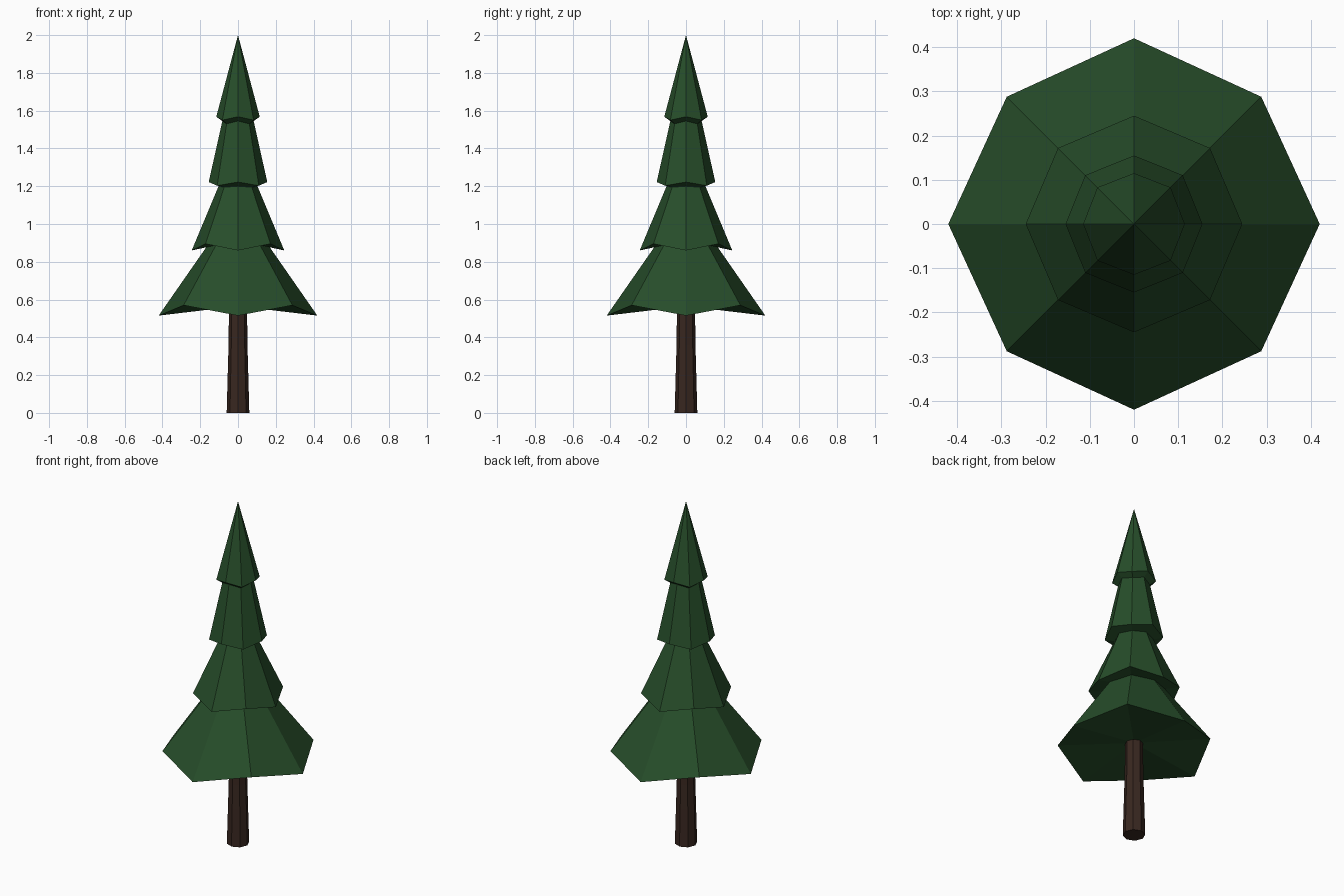
import bpy, bmesh, math

if "Cube" in bpy.data.objects:
    bpy.data.objects.remove(bpy.data.objects["Cube"])


def material(name, color):
    m = bpy.data.materials.new(name)
    m.diffuse_color = (*color, 1)
    m.use_nodes = True
    m.node_tree.nodes["Principled BSDF"].inputs["Base Color"].default_value = m.diffuse_color
    return m


def lathe(name, rings, top, bottom, mat, sides=8):
    """Stack of rings (axis radius, axis z, diagonal radius, diagonal z), closed by centre points."""
    bm = bmesh.new()
    loops = []
    for ra, za, rd, zd in rings:
        loop = []
        for i in range(sides):
            r, z = (ra, za) if i % 2 == 0 else (rd, zd)
            a = 2 * math.pi * i / sides
            loop.append(bm.verts.new((r * math.cos(a), r * math.sin(a), z)))
        loops.append(loop)
    low = bm.verts.new((0, 0, bottom))
    high = bm.verts.new((0, 0, top))
    for i in range(sides):
        j = (i + 1) % sides
        bm.faces.new((low, loops[0][j], loops[0][i]))
        for a, b in zip(loops, loops[1:]):
            bm.faces.new((a[i], a[j], b[j], b[i]))
        bm.faces.new((loops[-1][i], loops[-1][j], high))
    bmesh.ops.recalc_face_normals(bm, faces=bm.faces[:])
    mesh = bpy.data.meshes.new(name)
    bm.to_mesh(mesh)
    bm.free()
    mesh.materials.append(mat)
    ob = bpy.data.objects.new(name, mesh)
    bpy.context.collection.objects.link(ob)
    return ob


green = material("needles", (0.02, 0.075, 0.023))
brown = material("bark", (0.04, 0.02, 0.014))

# Foliage: four skirts, each a zigzag rim followed by a narrow neck, ending in a point
foliage = [
    (0.42, 0.515, 0.407, 0.57), (0.168, 0.877, 0.165, 0.888),
    (0.245, 0.86, 0.243, 0.895), (0.103, 1.20, 0.103, 1.195),
    (0.155, 1.222, 0.156, 1.203), (0.083, 1.545, 0.085, 1.53),
    (0.115, 1.568, 0.117, 1.55),
]
lathe("foliage", foliage, 2.0, 0.565, green)

# Trunk: tapered eight-sided post
trunk = [(r, z, r, z) for r, z in
         [(0.06, 0), (0.054, 0.22), (0.05, 0.36), (0.048, 0.56)]]
lathe("trunk", trunk, 0.56, 0, brown)
